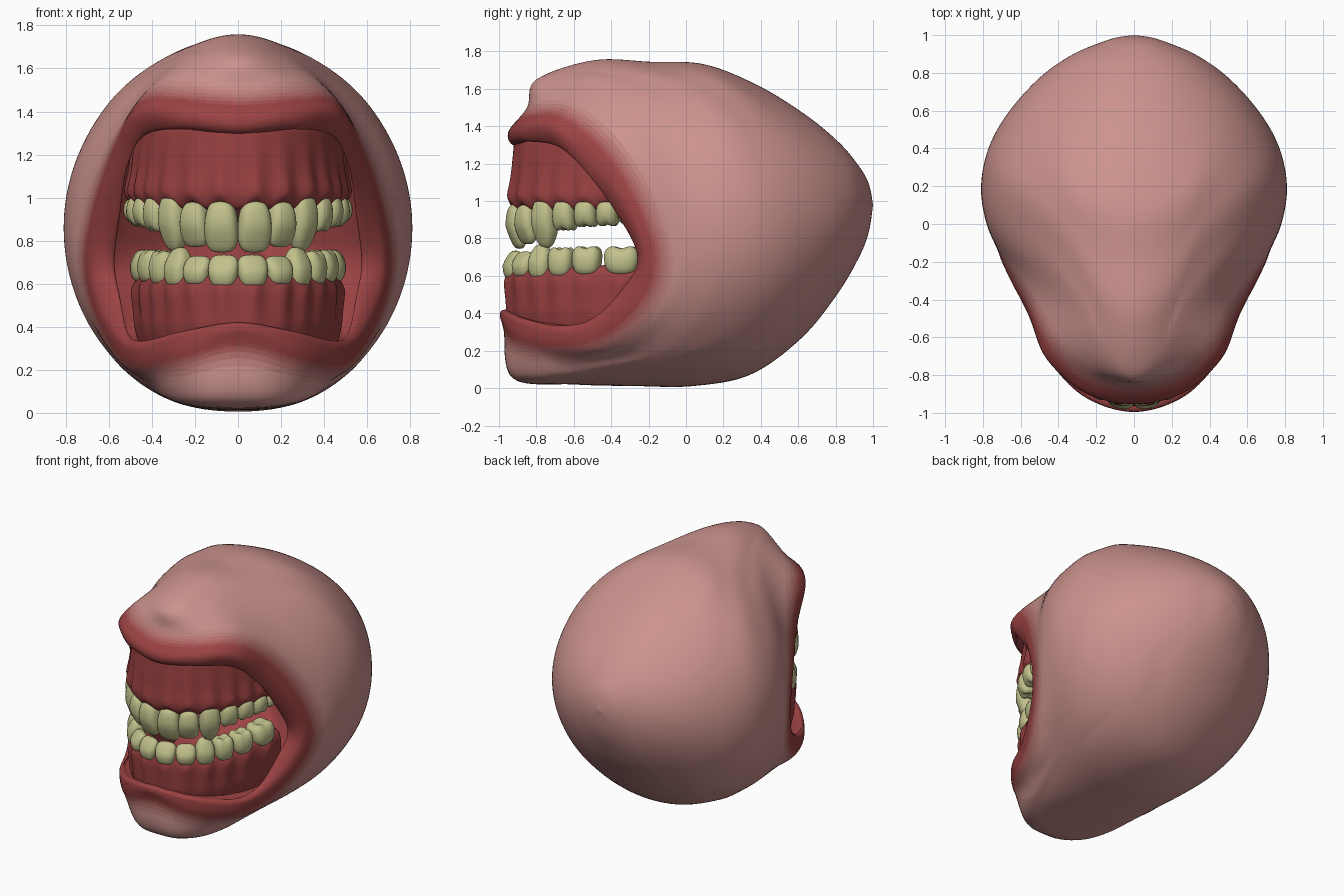
import bpy, bmesh, math
from mathutils import Vector as V

if "Cube" in bpy.data.objects:
    bpy.data.objects.remove(bpy.data.objects["Cube"])

def material(name, rgb):
    m = bpy.data.materials.new(name)
    m.diffuse_color = (*rgb, 1)
    m.use_nodes = True
    m.node_tree.nodes["Principled BSDF"].inputs["Base Color"].default_value = m.diffuse_color
    return m

FLESH, RED, TOOTH = (.60, .29, .27), (.33, .055, .055), (.53, .53, .26)
SHADES = 20
skin = [material(f"flesh_{i}", [r + (f - r) * i / (SHADES - 1) for r, f in zip(RED, FLESH)]) for i in range(SHADES)]
gum_mat, tooth_mat = material("gum", (.31, .05, .05)), material("enamel", TOOTH)

def spline(p, n, closed=False):
    """Catmull-Rom samples through points p, n per segment."""
    k, out = len(p), []
    for i in range(k if closed else k - 1):
        if closed:
            a, b, c, d = (p[(i + j) % k] for j in (-1, 0, 1, 2))
        else:
            a, b, c, d = p[max(i - 1, 0)], p[i], p[i + 1], p[min(i + 2, k - 1)]
        for s in range(n):
            t = s / n
            out.append(.5 * (2 * b + (c - a) * t + (2 * a - 5 * b + 4 * c - d) * t * t
                             + (3 * b - a - 3 * c + d) * t ** 3))
    return out if closed else out + [p[-1]]

def spow(v, e):
    return math.copysign(abs(v) ** e, v)

def grid(name, rows, mats, shade=None):
    """Skin rows of points (each row a closed ring) into a smooth mesh."""
    bm = bmesh.new()
    vs = [[bm.verts.new(p) for p in r] for r in rows]
    n = len(rows[0])
    for i in range(len(rows) - 1):
        for j in range(n):
            k = (j + 1) % n
            f = bm.faces.new((vs[i][j], vs[i][k], vs[i + 1][k], vs[i + 1][j]))
            if shade:
                f.material_index = shade(i, j)
    bmesh.ops.remove_doubles(bm, verts=bm.verts, dist=1e-5)
    bmesh.ops.holes_fill(bm, edges=[e for e in bm.edges if e.is_boundary])
    bmesh.ops.recalc_face_normals(bm, faces=bm.faces)
    me = bpy.data.meshes.new(name)
    bm.to_mesh(me)
    bm.free()
    me.shade_smooth()
    for m in mats:
        me.materials.append(m)
    ob = bpy.data.objects.new(name, me)
    bpy.context.collection.objects.link(ob)
    return ob

# head profile: y, half width, top z, bottom z
PROFILE = [(1.01, 0, .98, .98), (.97, .15, 1.11, .81), (.9, .32, 1.22, .65), (.8, .47, 1.33, .49),
           (.6, .66, 1.49, .25), (.4, .77, 1.61, .10), (.2, .81, 1.71, .025), (0, .78, 1.74, .01),
           (-.2, .71, 1.745, .01), (-.45, .60, 1.755, .015), (-.62, .53, 1.73, .02),
           (-.8, .43, 1.65, .02), (-.92, .33, 1.5, .05)]
DENSE = spline([V(p) for p in PROFILE], 12)

def body(theta, y):
    for a, b in zip(DENSE, DENSE[1:]):
        if b[0] <= y <= a[0]:
            break
    q = a.lerp(b, (a[0] - y) / (a[0] - b[0]))
    c, s = math.cos(theta), math.sin(theta)
    front = max(0, min(1, .3 - y)) ** 1.3
    e = 1 - front * (.2 - .2 * c)          # the jaw is boxier than the brow
    w = q[1] * (1 - .12 * front * c)
    return V((w * spow(s, e), y, (q[2] + q[3]) / 2 + (q[2] - q[3]) / 2 * spow(c, e)))

def ring(half):
    """Right half of a mouth ring, mirrored and smoothed."""
    h = [V(p) for p in half]
    return spline(h + [V((-p.x, p.y, p.z)) for p in h[-2:0:-1]], 9, True)

# lip rings from upper middle, round the right corner, to lower middle
OUTER = ring([(0, -.85, 1.50), (.25, -.79, 1.50), (.43, -.62, 1.48), (.565, -.39, 1.28), (.685, -.20, .97),
              (.725, -.13, .70), (.675, -.19, .45), (.56, -.40, .25), (.45, -.67, .20), (.26, -.90, .24), (0, -.975, .31)])
CREST = ring([(0, -.95, 1.37), (.26, -.89, 1.40), (.465, -.71, 1.39), (.555, -.49, 1.21), (.64, -.32, .95),
              (.675, -.235, .70), (.64, -.30, .51), (.56, -.48, .345), (.465, -.70, .295), (.27, -.91, .335), (0, -.995, .39)])
INNER = ring([(0, -.915, 1.295), (.26, -.86, 1.32), (.435, -.68, 1.29), (.515, -.52, 1.14), (.55, -.36, .92),
              (.575, -.25, .70), (.55, -.33, .54), (.51, -.50, .37), (.44, -.70, .335), (.25, -.90, .38), (0, -.965, .42)])

# head: meridians from the back pole over the lips into the mouth cavity
columns = []
for o, c, i in zip(OUTER, CREST, INNER):
    th = math.atan2(o.x / .66, (o.z - .8) / .6)
    end = o.y + .05 + .09 * min(1, (o.x / .4) ** 2)
    pts = [V((0, 1, .98))]
    pts += [body(th, 1 - (1 - end) * f) for f in (.012, .04, .1, .2, .34, .5, .66, .83, 1)]
    pts += [o, c, i, V((i.x * 1.06, i.y + .14, .85 + (i.z - .85) * 1.03)),
            V((i.x * .93, i.y * .4 + .06, .85 + (i.z - .85) * .9)), V((0, .2, .85))]
    columns.append(spline(pts, 8))
rows = [list(r) for r in zip(*columns)]

def lip_shade(i, j):
    if i >= 88:
        return 0
    p = (rows[i][j] + rows[i + 1][j]) / 2
    t = ((p - CREST[j]).length - .07) / .12
    return round(max(0, min(1, t)) * (SHADES - 1))
grid("head", rows, skin, lip_shade)

# dental arches: half width, depth
ARCH_Y = -.25
UPPER, LOWER = (.495, .68), (.465, .695)

def on_arch(arch, phi):
    a, b = arch
    s, c = math.sin(phi), math.cos(phi)
    n = V((s / a, -c / b, 0)).normalized()
    return V((a * s, ARCH_Y - b * c, 0)), n

# teeth: angle on arch, width, depth, root z, tip z, kind
UPPER_TEETH = [(9.5, .168, .12, .985, .745, "incisor"), (25, .15, .11, .98, .77, "incisor"),
               (40, .14, .13, 1.02, .75, "canine"), (53, .135, .13, 1.01, .83, "molar"),
               (64.5, .135, .14, 1.01, .85, "molar"), (75, .13, .15, 1.01, .855, "molar"),
               (85, .12, .15, 1.0, .87, "molar")]
LOWER_TEETH = [(8.7, .152, .11, .58, .735, "incisor"), (25, .145, .11, .59, .73, "incisor"),
               (39, .13, .12, .58, .77, "canine"), (52, .15, .13, .59, .765, "molar"),
               (65.5, .17, .14, .60, .77, "molar"), (82, .205, .16, .60, .77, "molar")]

def tooth(name, arch, deg, w, d, root, tip, kind):
    p, n = on_arch(arch, math.radians(deg))
    t = V((-n.y, n.x, 0))
    p = p + n * (.04 - d / 2)
    out = []
    for i in range(17):
        la = math.radians(-90 + 180 * i / 16)
        r, z0 = spow(max(0, math.cos(la)), .6), spow(math.sin(la), .8)
        row = []
        for j in range(24):
            lo = math.tau * j / 24
            x, y = r * spow(math.cos(lo), .75), r * spow(math.sin(lo), .75)
            up = max(0, z0)
            z, sx, sy = z0, .93 + .07 * z0, 1
            if kind == "incisor":
                sy = 1 - .45 * up
            elif kind == "canine":
                sx, sy = 1 - .3 * up ** 2, 1 - .4 * up
            else:
                z -= .22 * up * math.exp(-8 * x * x) + .15 * up * math.exp(-8 * y * y)
            # front face curves back toward the tip
            row.append(p + t * (x * sx * w / 2) + n * (y * sy * d / 2 - .012 * up)
                       + V((0, 0, (root + tip) / 2 + z * (tip - root) / 2)))
        out.append(row)
    ob = grid(name, out, [tooth_mat])
    ob.modifiers.new("mirror", 'MIRROR').use_mirror_merge = False

for label, arch, teeth in (("upper", UPPER, UPPER_TEETH), ("lower", LOWER, LOWER_TEETH)):
    for k, spec in enumerate(teeth):
        tooth(f"{label}_{spec[-1]}_{k + 1}", arch, *spec)

# gums: section (offset from arch, z) swept along the arch with root ridges and scalloped margin
def gum(name, arch, section, teeth, margin, up):
    loop = spline([V((r, z, 0)) for r, z in section], 4, True)
    out = []
    for k in range(181):
        deg = -95 + 190 * k / 180
        p, n = on_arch(arch, math.radians(deg))
        b = max(math.exp(-((abs(deg) - s[0]) / 4.5) ** 2) for s in teeth)
        row = []
        for q in loop:
            near = math.exp(-((q.y - margin) / .06) ** 2)
            ridge = .022 * b * math.exp(-((q.y - margin) / .22) ** 2) if q.x > -.06 else 0
            row.append(p + n * (q.x + ridge) + V((0, 0, q.y + up * .035 * (b - .4) * near)))
        out.append(row)
    grid(name, out, [gum_mat])

gum("upper_gum", UPPER, [(-.03, 1.34), (-.005, 1.25), (.005, 1.12), (.015, 1.02), (-.01, .965), (-.06, .955),
                         (-.12, .97), (-.15, 1.05), (-.17, 1.2), (-.18, 1.34)], UPPER_TEETH, .965, 1)
gum("lower_gum", LOWER, [(-.03, .29), (.01, .38), (.015, .48), (.015, .58), (-.01, .635), (-.06, .645),
                         (-.12, .63), (-.15, .55), (-.16, .42), (-.17, .29)], LOWER_TEETH, .635, -1)
